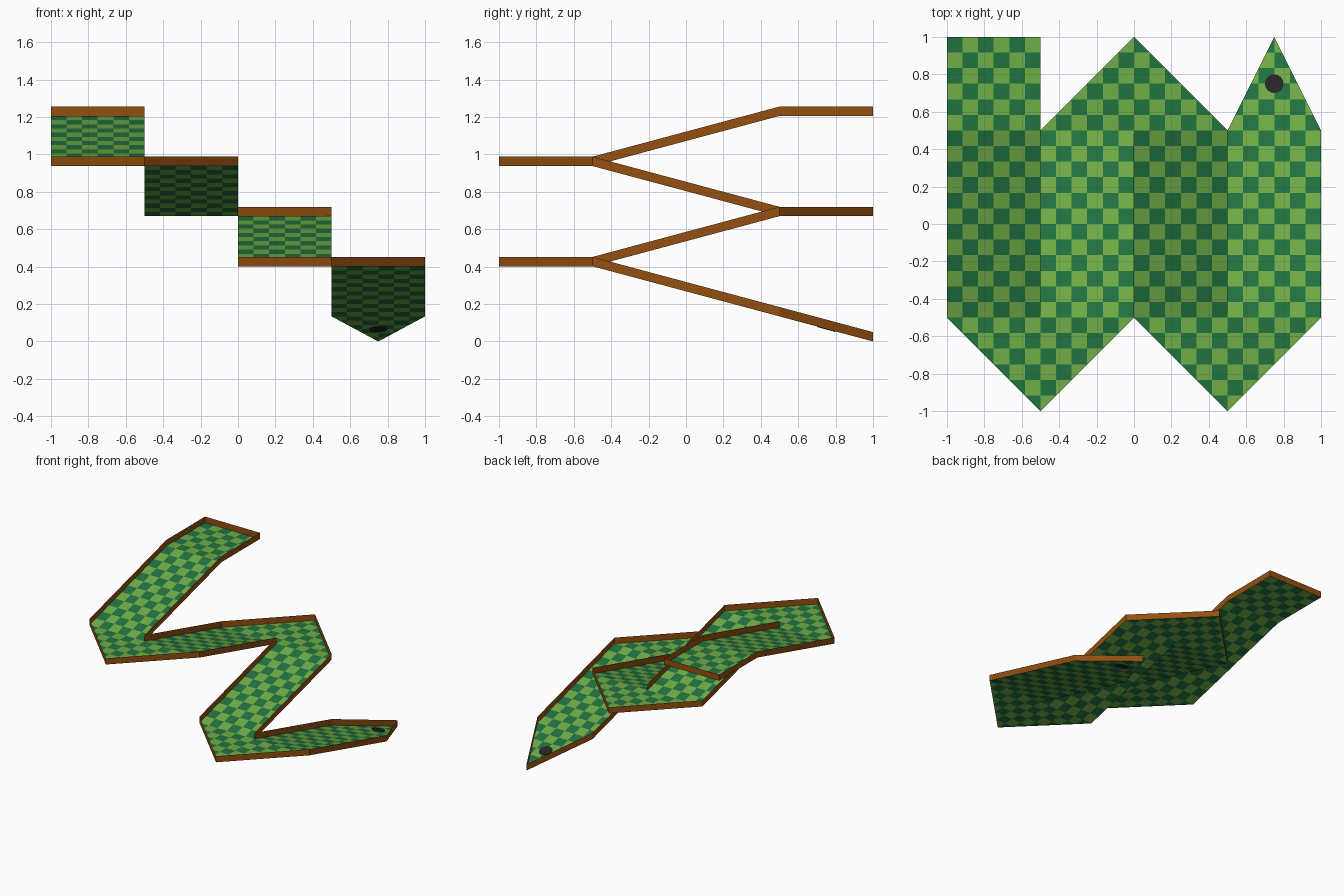
import bpy, bmesh, math

if "Cube" in bpy.data.objects:
    bpy.data.objects.remove(bpy.data.objects["Cube"])

DROP = math.tan(math.radians(15))   # height lost over one unit of ramp
RIM = 0.05                          # rim height above the floor
CELL = 1 / 12                       # checker cell size
CHAMFER = 0.068                     # corner cut of the dark cells


def material(name, rgb):
    m = bpy.data.materials.new(name)
    lin = [((c / 255 + 0.055) / 1.055) ** 2.4 for c in rgb]
    m.diffuse_color = (*lin, 1)
    m.use_nodes = True
    m.node_tree.nodes["Principled BSDF"].inputs["Base Color"].default_value = m.diffuse_color
    return m


def finish(bm, name, mats):
    me = bpy.data.meshes.new(name)
    bm.to_mesh(me)
    bm.free()
    for m in mats:
        me.materials.append(m)
    ob = bpy.data.objects.new(name, me)
    bpy.context.collection.objects.link(ob)
    return ob


light = material("light_green", (112, 173, 71))
dark = material("dark_green", (33, 115, 64))
brown = material("brown", (148, 80, 16))
black = material("black", (38, 38, 38))

# Zigzag floor: landing, four ramps, three turns and a pointed end
bm = bmesh.new()


def piece(*pts):
    """Floor panel; z is given in multiples of DROP."""
    f = bm.faces.new([bm.verts.new((x, y, z * DROP)) for x, y, z in pts])
    f.normal_update()
    if f.normal.z < 0:
        f.normal_flip()


piece((-1, 0.5, 4.5), (-0.5, 0.5, 4.5), (-0.5, 1, 4.5), (-1, 1, 4.5))
for i in range(4):
    x, top, s = -1 + 0.5 * i, 4.5 - i, 1 if i % 2 == 0 else -1
    y0, y1 = 0.5 * s, -0.5 * s
    piece((x, y0, top), (x + 0.5, y0, top), (x + 0.5, y1, top - 1), (x, y1, top - 1))
    if i < 3:                        # triangular turn
        z = top - 1
        piece((x, y1, z), (x + 0.5, y1, z), (x + 1, y1, z), (x + 0.5, -s, z))
piece((0.5, 0.5, 0.5), (1, 0.5, 0.5), (0.75, 1, 0))
bmesh.ops.remove_doubles(bm, verts=bm.verts, dist=1e-4)

# Rim: thin wall raised from the outline of the floor
rim = bm.copy()
floor_faces = rim.faces[:]
outline = [e for e in rim.edges if e.is_boundary]
new = bmesh.ops.extrude_edge_only(rim, edges=outline)["geom"]
for v in new:
    if isinstance(v, bmesh.types.BMVert):
        v.co.z += RIM
bmesh.ops.delete(rim, geom=floor_faces, context='FACES_ONLY')
finish(rim, "rim", [brown])


# Checker pattern: slice the floor into cells and cut the cell corners
def cut(nx, ny, d):
    geom = bm.verts[:] + bm.edges[:] + bm.faces[:]
    n = math.hypot(nx, ny)
    bmesh.ops.bisect_plane(bm, geom=geom, dist=1e-5,
                           plane_co=(nx * d / n ** 2, ny * d / n ** 2, 0),
                           plane_no=(nx / n, ny / n, 0))


for k in range(-11, 12):
    cut(1, 0, k * CELL)
    cut(0, 1, k * CELL)
for k in range(-23, 24, 2):
    for side in (-CHAMFER, CHAMFER):
        cut(1, 1, k * CELL + side)
        cut(1, -1, (k + 1) * CELL + side)

for f in bm.faces:
    c = f.calc_center_median()
    i, j = math.floor((c.x + 1) / CELL), math.floor((1 - c.y) / CELL)
    u = c.x + 1 - (i + 0.5) * CELL
    v = 1 - c.y - (j + 0.5) * CELL
    f.material_index = int((i + j) % 2 == 0 and abs(u) + abs(v) < CHAMFER)
finish(bm, "checkered_floor", [light, dark])

# Round spot near the pointed end, showing on both sides of the floor
bm = bmesh.new()
bmesh.ops.create_cone(bm, cap_ends=True, segments=16, radius1=0.05, radius2=0.05, depth=0.006)
for v in bm.verts:
    v.co.x += 0.75
    v.co.y += 0.75
    v.co.z += DROP * (1 - v.co.y)
finish(bm, "round_spot", [black])
